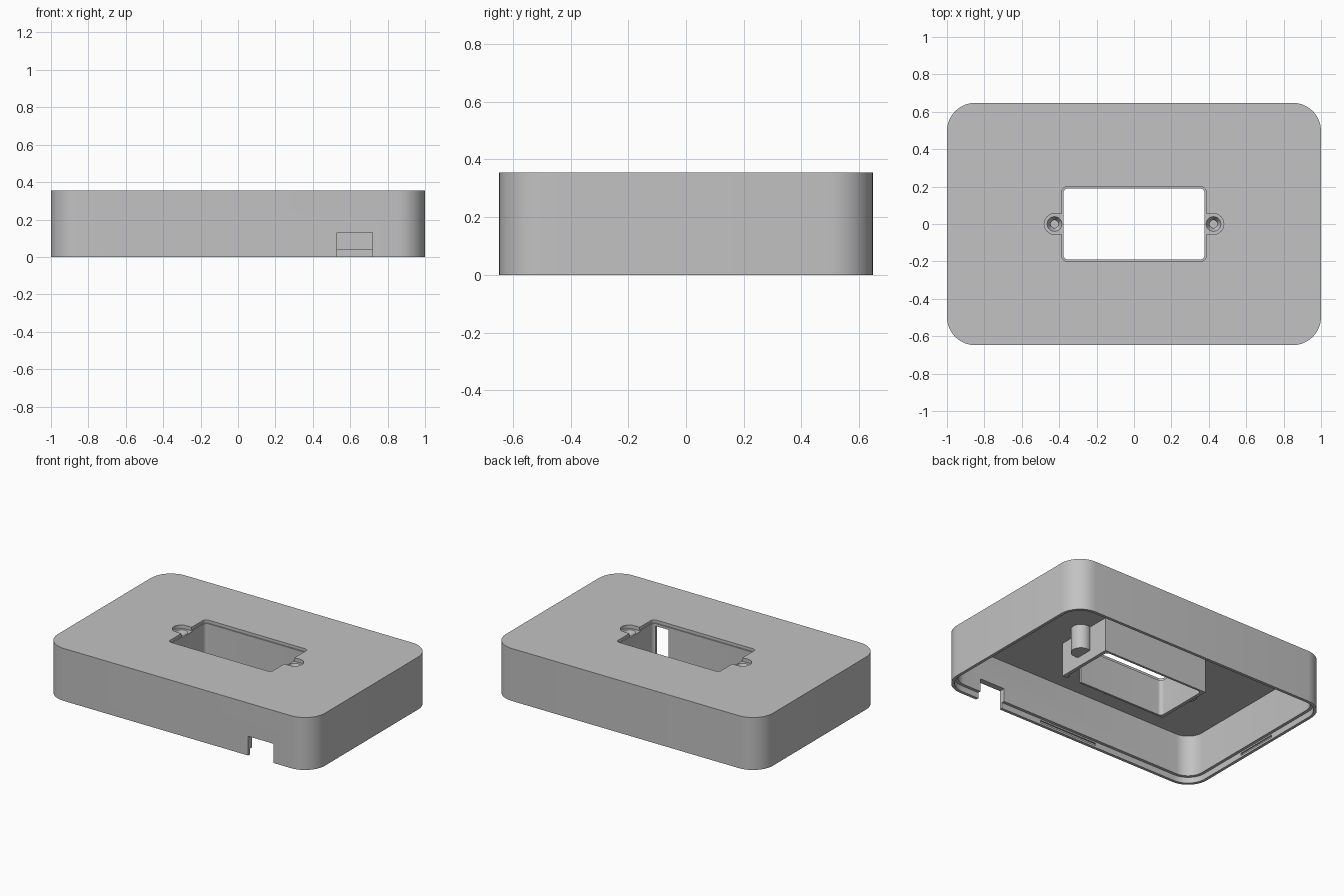
import bpy, bmesh, math
from mathutils import Matrix

old = bpy.data.objects.get("Cube")
if old:
    bpy.data.objects.remove(old, do_unlink=True)

grey = bpy.data.materials.new("plain grey")
grey.use_nodes = True
colour = (0.54, 0.54, 0.54, 1)
grey.diffuse_color = colour
grey.node_tree.nodes["Principled BSDF"].inputs["Base Color"].default_value = colour

LENGTH, WIDTH, HEIGHT = 2.0, 1.295, 0.355
WALL, LIP = 0.04, 0.02
SCREW_X = 0.425


def finish(name, bm):
    bmesh.ops.recalc_face_normals(bm, faces=bm.faces)
    mesh = bpy.data.meshes.new(name)
    bm.to_mesh(mesh)
    bm.free()
    mesh.materials.append(grey)
    ob = bpy.data.objects.new(name, mesh)
    bpy.context.collection.objects.link(ob)
    return ob


def prism(name, w, d, z0, z1, r=0, x=0, y=0, steps=10):
    """Upright block with rounded vertical corners."""
    bm = bmesh.new()
    ring = []
    for k, (sx, sy) in enumerate([(1, 1), (-1, 1), (-1, -1), (1, -1)]):
        for i in range(steps + 1 if r else 1):
            a = math.pi / 2 * (k + i / steps)
            ring.append(bm.verts.new((x + sx * (w / 2 - r) + r * math.cos(a),
                                      y + sy * (d / 2 - r) + r * math.sin(a), z0)))
    base = bm.faces.new(ring)
    top = bmesh.ops.extrude_face_region(bm, geom=[base])["geom"]
    bmesh.ops.translate(bm, vec=(0, 0, z1 - z0),
                        verts=[g for g in top if isinstance(g, bmesh.types.BMVert)])
    return finish(name, bm)


def round_bar(name, x, z0, z1, r0, r1):
    """Upright cylinder or cone."""
    bm = bmesh.new()
    bmesh.ops.create_cone(bm, cap_ends=True, segments=32, radius1=r0, radius2=r1,
                          depth=z1 - z0, matrix=Matrix.Translation((x, 0, (z0 + z1) / 2)))
    return finish(name, bm)


def combine(target, tool, operation):
    mod = target.modifiers.new("combine", 'BOOLEAN')
    mod.operation, mod.solver, mod.object = operation, 'EXACT', tool
    bpy.context.view_layer.objects.active = target
    bpy.ops.object.modifier_apply(modifier=mod.name)
    bpy.data.objects.remove(tool, do_unlink=True)


def cut(tool):
    combine(shell, tool, 'DIFFERENCE')


def join(tool):
    combine(shell, tool, 'UNION')


# Hollow cover with a stepped lip along its open bottom
shell = prism("cover_shell", LENGTH, WIDTH, 0, HEIGHT, 0.15)
cut(prism("cavity", LENGTH - 2 * WALL, WIDTH - 2 * WALL, -0.1, 0.32, 0.11))
cut(prism("lip_step", LENGTH - 2 * LIP, WIDTH - 2 * LIP, -0.1, 0.04, 0.13))

# Sleeve around the window and the two screw posts
join(prism("window_sleeve", 0.8, 0.41, 0.09, 0.34))
for side in (-1, 1):
    join(round_bar("screw_post", side * SCREW_X, 0.155, 0.34, 0.062, 0.062))

# Window opening with a narrow step at the top
cut(prism("window", 0.755, 0.38, 0, 0.5, 0.025))
cut(prism("window_step", 0.77, 0.396, 0.335, 0.5, 0.025))

# Ear recesses, countersinks and blind screw holes
for side in (-1, 1):
    cut(prism("ear_recess", 0.15, 0.11, 0.33, 0.5, 0.0549, side * 0.405))
    cut(round_bar("countersink", side * SCREW_X, 0.295, 0.335, 0.02, 0.042))
    cut(round_bar("screw_hole", side * SCREW_X, 0.2, 0.31, 0.0205, 0.0205))

# Cable gap in the sleeve and cable notch in the front wall
cut(prism("sleeve_gap", 0.095, 0.06, 0, 0.318, 0, 0.312, -0.2))
cut(prism("cable_notch", 0.19, 0.15, -0.1, 0.13, 0, 0.625, -0.63))

# Shallow snap grooves inside the lip on all four sides
for side in (-1, 1):
    cut(prism("long_groove", 0.44, 0.02, 0.014, 0.03, 0, 0, side * (WIDTH / 2 - LIP)))
    cut(prism("short_groove", 0.02, 0.29, 0.014, 0.03, 0, side * (LENGTH / 2 - LIP), 0))

bpy.ops.object.select_all(action='DESELECT')
shell.select_set(True)
bpy.context.view_layer.objects.active = shell
bpy.ops.object.shade_smooth_by_angle(angle=math.radians(30))
